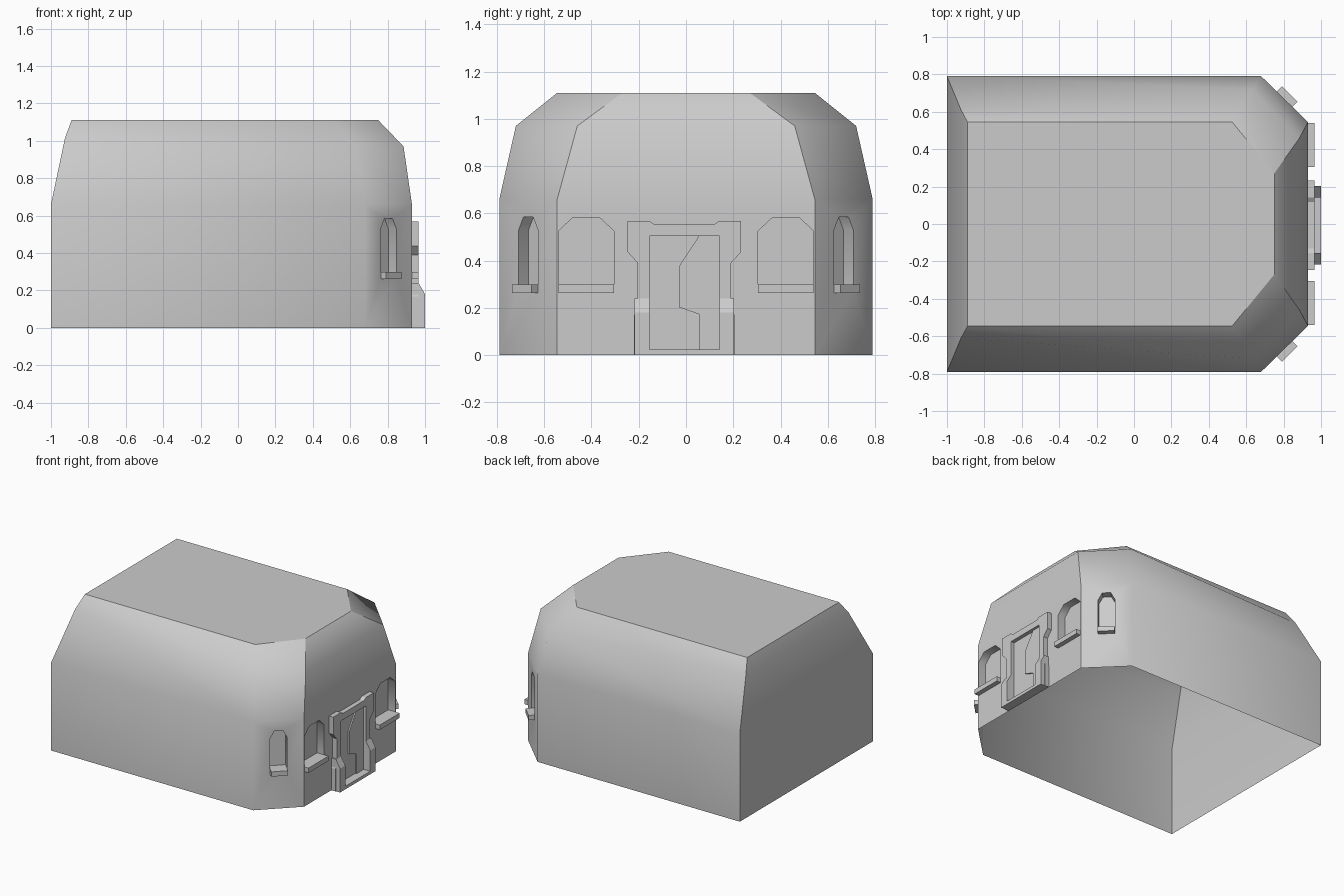
import bpy, bmesh, math
from mathutils import Vector

cube = bpy.data.objects.get("Cube")
if cube:
    bpy.data.objects.remove(cube)

grey = bpy.data.materials.new("plain_grey")
grey.use_nodes = True
tone = (0.6, 0.6, 0.6, 1)
grey.diffuse_color = tone
grey.node_tree.nodes["Principled BSDF"].inputs["Base Color"].default_value = tone


def add_object(name, bm):
    bmesh.ops.recalc_face_normals(bm, faces=bm.faces[:])
    mesh = bpy.data.meshes.new(name)
    bm.to_mesh(mesh)
    bm.free()
    mesh.materials.append(grey)
    obj = bpy.data.objects.new(name, mesh)
    bpy.context.collection.objects.link(obj)
    return obj


def prism(name, outline, near, far, origin=(0, 0), angle=0):
    """Extrude an outline (across, height) along a horizontal direction."""
    out = Vector((math.cos(angle), math.sin(angle), 0))
    across = Vector((-out.y, out.x, 0))
    base = Vector((*origin, 0))
    bm = bmesh.new()
    loops = [[bm.verts.new(base + out * d + across * u + Vector((0, 0, z)))
              for u, z in outline] for d in (near, far)]
    for loop in loops:
        bm.faces.new(loop)
    n = len(outline)
    for i in range(n):
        j = (i + 1) % n
        bm.faces.new((loops[0][i], loops[0][j], loops[1][j], loops[1][i]))
    return add_object(name, bm)


def rect(u0, u1, z0, z1):
    return [(u0, z0), (u1, z0), (u1, z1), (u0, z1)]


def arch(u0, u1, z0, z1):
    c = (u1 - u0) * 0.25
    return [(u0, z0), (u1, z0), (u1, z1 - .055), (u1 - c, z1),
            (u0 + c, z1), (u0, z1 - .055)]


# Building shell: stacked rings, mirrored across y
def ring(back, side, front):
    half = [back, side, front]
    return half + [(x, -y, z) for x, y, z in reversed(half)]


rings = [
    ring((-1, .79, 0), (.68, .79, 0), (.93, .545, 0)),
    ring((-1, .79, .66), (.68, .79, .66), (.93, .545, .66)),
    ring((-.925, .61, 1.015), (.63, .72, .97), (.885, .46, .97)),
    ring((-.89, .545, 1.11), (.525, .545, 1.11), (.75, .27, 1.11)),
]
bm = bmesh.new()
loops = [[bm.verts.new(p) for p in r] for r in rings]
for low, high in zip(loops, loops[1:]):
    for i in range(6):
        j = (i + 1) % 6
        bm.faces.new((low[i], low[j], high[j], high[i]))
bm.faces.new(loops[0])
bm.faces.new(loops[-1])
shell = add_object("building_shell", bm)

# Window niches and their sills
cutters = []
for s, side in ((1, "left"), (-1, "right")):
    u0, u1 = sorted((s * .305, s * .54))
    cutters.append(prism("front_niche_" + side, arch(u0, u1, .28, .58), .87, 1.0))
    prism("front_sill_" + side, rect(u0, u1, .262, .298), .871, .965)
    corner = dict(origin=(.805, s * .6675), angle=s * math.pi / 4)
    cutters.append(prism("corner_niche_" + side, arch(-.058, .058, .28, .585),
                         -.06, .06, **corner))
    prism("corner_sill_" + side, rect(-.058, .058, .262, .298), -.059, .04, **corner)

for cutter in cutters:
    cutter.hide_render = True
    cut = shell.modifiers.new("niche", 'BOOLEAN')
    cut.operation = 'DIFFERENCE'
    cut.solver = 'EXACT'
    cut.object = cutter
evaluated = shell.evaluated_get(bpy.context.evaluated_depsgraph_get())
carved = bpy.data.meshes.new_from_object(evaluated)
shell.modifiers.clear()
shell.data = carved
for cutter in cutters:
    bpy.data.objects.remove(cutter)


# Open underside, smooth walls, sharp edges around roof, back, front and niches
def wall_group(face):
    n = face.normal
    if n.z > .95:
        return "roof"
    if n.x < -.8:
        return "back"
    if abs(n.y) < .1 and n.x > .3:
        return "front"
    return "side"


bm = bmesh.new()
bm.from_mesh(carved)
floor = [f for f in bm.faces if f.calc_center_median().z < .001]
bmesh.ops.delete(bm, geom=floor, context='FACES')
for f in bm.faces:
    f.smooth = True
for e in bm.edges:
    if len(e.link_faces) == 2:
        a, b = e.link_faces
        e.smooth = wall_group(a) == wall_group(b) and e.calc_face_angle(0) < math.radians(55)
bm.to_mesh(carved)
bm.free()

# Door frame: posts with flared feet, lintel and threshold
mid = -.007
post = [(.148, 0), (.213, 0), (.213, .167), (.198, .217), (.198, .39),
        (.24, .437), (.24, .568), (.148, .568), (.125, .553), (.125, .505), (.148, .505)]
foot = [(.93, 0), (1, 0), (1, .18), (.965, .24), (.93, .24)]
for s, side in ((1, "left"), (-1, "right")):
    prism("door_post_" + side, [(mid + s * u, z) for u, z in post], .93, .965)
    a, b = sorted((mid + s * .148, mid + s * .21))
    # The foot profile lies in x and z, so it is extruded along y
    prism("door_foot_" + side, [(-x, z) for x, z in foot], a, b, angle=math.pi / 2)
prism("door_lintel", rect(mid - .125, mid + .125, .505, .553), .93, .965)
prism("door_threshold", rect(mid - .148, mid + .148, 0, .023), .93, 1.0)

# Door: a base panel with a raised interlocking leaf
prism("door_panel", rect(mid - .148, mid + .148, .023, .505), .925, .936)
leaf = [(.055, .023), (.141, .023), (.141, .505), (.055, .505), (-.03, .375),
        (-.03, .203), (.055, .173)]
prism("door_leaf", leaf, .93, .946)
